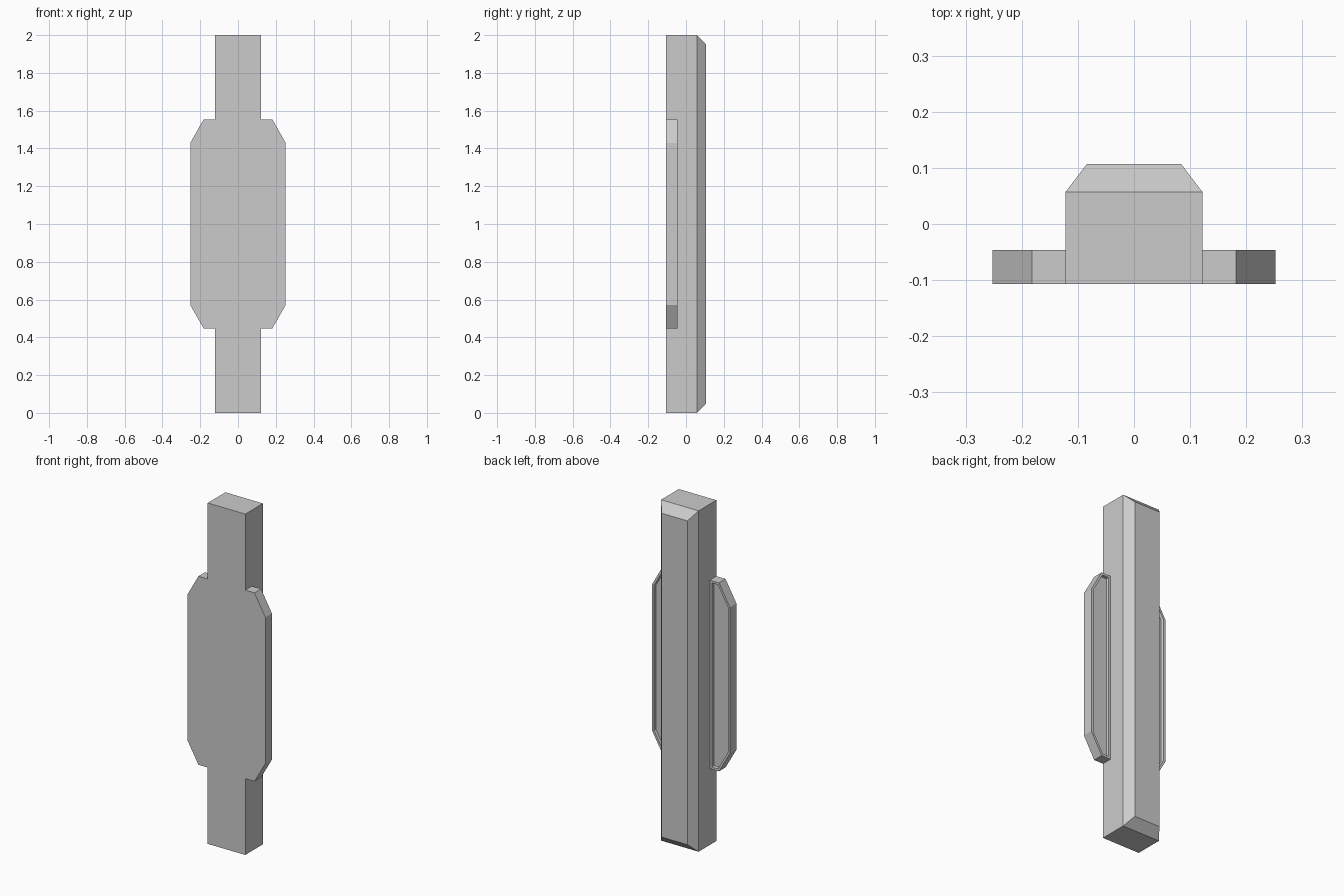
import bpy, bmesh
from mathutils import Vector

if "Cube" in bpy.data.objects:
    bpy.data.objects.remove(bpy.data.objects["Cube"])

FRONT, BACK = -0.107, 0.107


def prism(bm, profile, y0, y1):
    """Extrude an x-z profile from y0 to y1 and return the face at y1."""
    base = bm.faces.new([bm.verts.new((x, y0, z)) for x, z in profile])
    ext = bmesh.ops.extrude_face_region(bm, geom=[base], use_keep_orig=True)["geom"]
    verts = [g for g in ext if isinstance(g, bmesh.types.BMVert)]
    bmesh.ops.translate(bm, verts=verts, vec=Vector((0, y1 - y0, 0)))
    bmesh.ops.recalc_face_normals(bm, faces=bm.faces)
    return next(f for f in bm.faces if all(abs(v.co.y - y1) < 1e-5 for v in f.verts))


def finish(bm, name):
    mesh = bpy.data.meshes.new(name)
    bm.to_mesh(mesh)
    bm.free()
    obj = bpy.data.objects.new(name, mesh)
    bpy.context.collection.objects.link(obj)
    return obj


# Central bar, with all four back edges sloped inwards
bm = bmesh.new()
half = 0.122
face = prism(bm, [(-half, 0), (half, 0), (half, 2), (-half, 2)], FRONT, 0.057)
ext = bmesh.ops.extrude_discrete_faces(bm, faces=[face])["faces"][0]
for v in ext.verts:
    v.co.x *= 0.084 / half
    v.co.z = 1 + (v.co.z - 1) * 0.95
    v.co.y = BACK
finish(bm, "central_bar")

# Side plates with clipped corners and a shallow recess in the back face
bm = bmesh.new()
outline = [(half, 0.448), (0.182, 0.448), (0.2525, 0.571),
           (0.2525, 1.429), (0.182, 1.554), (half, 1.554)]
face = prism(bm, outline, FRONT, -0.046)
bmesh.ops.inset_region(bm, faces=[face], thickness=0.013, use_even_offset=True)
bmesh.ops.inset_region(bm, faces=[face], thickness=0.003, depth=-0.015,
                       use_even_offset=True)
plates = finish(bm, "side_plates")
mirror = plates.modifiers.new("mirror", "MIRROR")
mirror.use_axis[0] = True
mirror.use_mirror_merge = False
